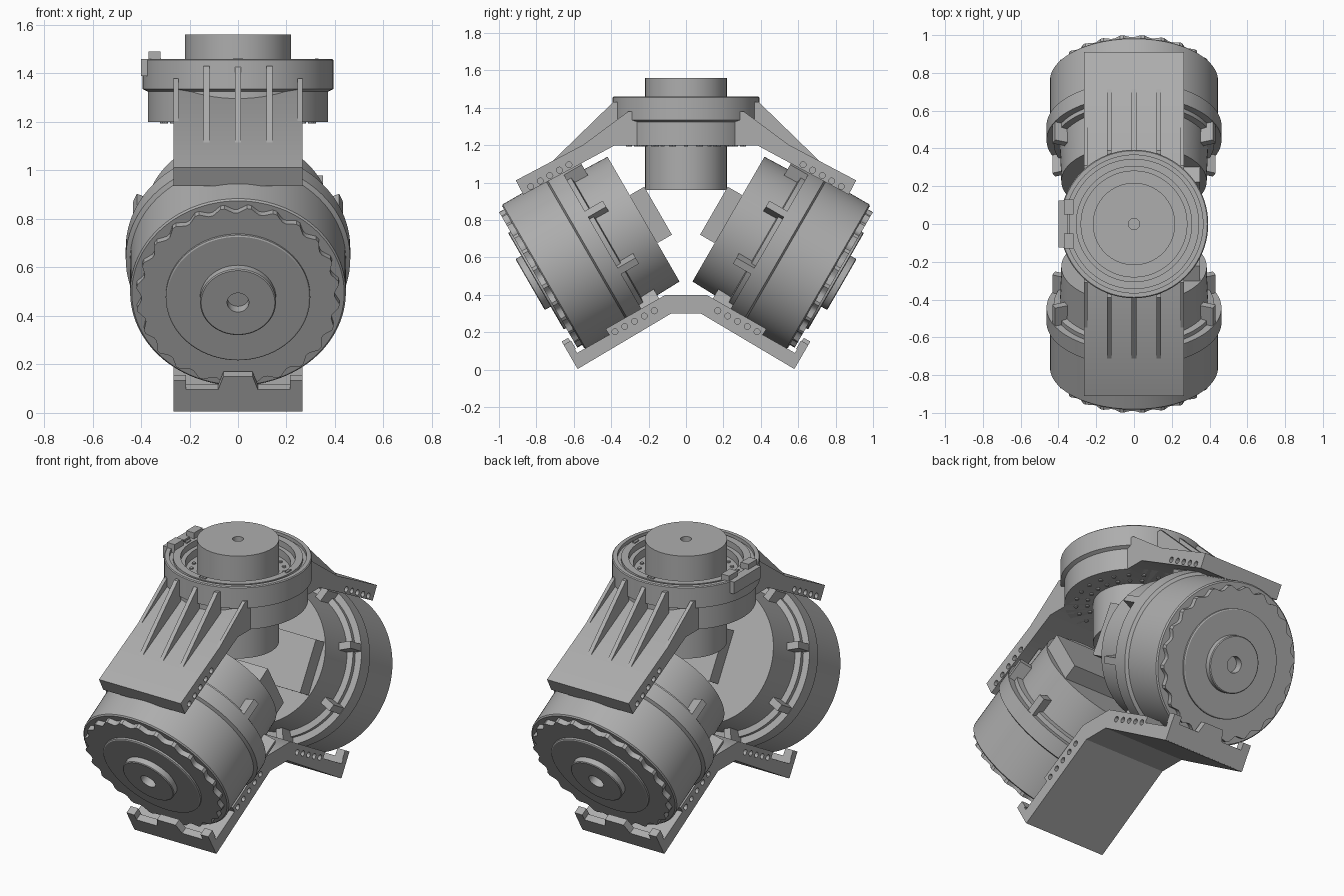
import bpy, bmesh, math
from mathutils import Vector, Matrix

cube = bpy.data.objects.get("Cube")
if cube:
    bpy.data.objects.remove(cube, do_unlink=True)

metal = bpy.data.materials.new("plain grey metal")
metal.use_nodes = True
GREY = (0.42, 0.42, 0.42, 1)
metal.diffuse_color = GREY
metal.node_tree.nodes["Principled BSDF"].inputs["Base Color"].default_value = GREY


def finish(name, bm):
    """Turn a bmesh into a shaded, coloured object."""
    bmesh.ops.remove_doubles(bm, verts=bm.verts, dist=1e-5)
    bmesh.ops.recalc_face_normals(bm, faces=bm.faces)
    mesh = bpy.data.meshes.new(name)
    bm.to_mesh(mesh)
    bm.free()
    mesh.materials.append(metal)
    ob = bpy.data.objects.new(name, mesh)
    bpy.context.collection.objects.link(ob)
    smooth(ob)
    return ob


def smooth(ob):
    bpy.ops.object.select_all(action='DESELECT')
    ob.select_set(True)
    bpy.context.view_layer.objects.active = ob
    bpy.ops.object.shade_smooth_by_angle(angle=math.radians(30))


def lathe(bm, profile, place, n=72):
    """Revolve (radius, height) points about the local z axis."""
    rings = []
    for r, h in profile:
        if r == 0:
            rings.append([bm.verts.new(place @ Vector((0, 0, h)))] * n)
        else:
            rings.append([bm.verts.new(place @ Vector((r * math.cos(k * math.tau / n),
                          r * math.sin(k * math.tau / n), h))) for k in range(n)])
    for a, b in zip(rings, rings[1:]):
        for k in range(n):
            quad = dict.fromkeys((a[k], a[k - 1], b[k - 1], b[k]))
            bm.faces.new(list(quad))


def prism(bm, pts, lo, hi, place):
    """Extrude a local xy outline from lo to hi along local z."""
    a, b = ([bm.verts.new(place @ Vector((u, v, w))) for u, v in pts] for w in (lo, hi))
    bm.faces.new(a)
    bm.faces.new(b)
    for k in range(len(pts)):
        bm.faces.new((a[k - 1], a[k], b[k], b[k - 1]))


def box(bm, x, y, z, place=Matrix()):
    prism(bm, [(x[0], y[0]), (x[1], y[0]), (x[1], y[1]), (x[0], y[1])], *z, place)


def disc(bm, centre, axis_matrix, r, h, n=12):
    lathe(bm, [(0, -h), (r, -h), (r, h), (0, h)], Matrix.Translation(centre) @ axis_matrix, n)


# Local z -> world x, local xy -> world yz, for side profiles
SIDE = Matrix(((0, 0, 1, 0), (1, 0, 0, 0), (0, 1, 0, 0), (0, 0, 0, 1)))
ALONG_X = Matrix.Rotation(math.pi / 2, 4, 'Y')


def motor_frame(s):
    """Local x = world x, local y = up the drum face, local z = inward along its axis."""
    c, h = math.sqrt(0.75), 0.5
    return Matrix(((1, 0, 0, 0), (0, -h * s, c * s, -0.79 * s),
                   (0, c, h, 0.48), (0, 0, 0, 1)))


def drill(ob, holes):
    """Cut blind round holes into the outer sides of a bracket."""
    bm = bmesh.new()
    for y, z in holes:
        for sx in (-1, 1):
            for sy in (-1, 1):
                disc(bm, (sx * 0.265, sy * y, z), ALONG_X, 0.016, 0.03)
    cutter = finish("hole_cutter", bm)
    cutter.hide_render = True
    mod = ob.modifiers.new("holes", 'BOOLEAN')
    mod.operation, mod.solver, mod.object = 'DIFFERENCE', 'EXACT', cutter
    bpy.context.view_layer.objects.active = ob
    bpy.ops.object.modifier_apply(modifier=mod.name)
    bpy.data.objects.remove(cutter, do_unlink=True)
    smooth(ob)


def mirrored(half):
    """Complete a half outline across y = 0."""
    return half + [(-y, z) for y, z in reversed(half)]


# Two tilted drum motors
for label, s in (("front", 1), ("back", -1)):
    F = motor_frame(s)
    bm = bmesh.new()
    lathe(bm, [(0, .03), (.438, .03), (.445, .037), (.445, .30), (.463, .31), (.463, .40),
               (.425, .40), (.425, .425), (.392, .43), (.385, .65), (0, .65)], F, 96)
    finish(label + "_motor_drum", bm)

    # scalloped end cap
    bm = bmesh.new()
    teeth, wave = 24, (.398, .398, .408, .42, .42, .408)
    count = teeth * len(wave)
    prism(bm, [(wave[k % 6] * math.cos(k * math.tau / count),
                wave[k % 6] * math.sin(k * math.tau / count)) for k in range(count)],
          0, .04, F)
    finish(label + "_motor_scalloped_cap", bm)

    # raised disc, boss and shaft hole
    bm = bmesh.new()
    lathe(bm, [(.298, .01), (.298, -.01), (.292, -.014), (.157, -.014), (.157, -.046),
               (.152, -.05), (.045, -.05), (.045, -.003), (0, -.003)], F)
    finish(label + "_motor_boss", bm)

    # clamp lugs around the flange
    bm = bmesh.new()
    for k in range(8):
        turn = Matrix.Rotation((k + .5) * math.tau / 8, 4, 'Z')
        box(bm, (.375, .46), (-.02, .02), (.38, .51), F @ turn)
    finish(label + "_motor_lugs", bm)

    # connector block on the inner face
    bm = bmesh.new()
    box(bm, (-.1, .35), (-.148, .148), (.64, .74), F)
    finish(label + "_motor_connector", bm)

    # end lip of the lower bracket
    bm = bmesh.new()
    box(bm, (-.265, .265), (-.515, -.41), (-.056, -.016), F)
    for sx in (-1, 1):
        box(bm, sorted((sx * .215, sx * .265)), (-.42, -.368), (-.056, -.01), F)
    prism(bm, [(-.085, -.42), (.085, -.42), (.06, -.348), (-.06, -.348)], -.056, -.016, F)
    finish(label + "_lower_bracket_lip", bm)

    # ribs of the upper bracket
    bm = bmesh.new()
    for x in (-.13, 0, .13):
        prism(bm, [(-.74 * s, 1.09), (-.36 * s, 1.25), (-.36 * s, 1.43), (-.39 * s, 1.43)],
              x - .012, x + .012, SIDE)
    for x in (-.255, .255):
        prism(bm, [(-.62 * s, 1.15), (-.27 * s, 1.3), (-.27 * s, 1.38), (-.31 * s, 1.38)],
              x - .01, x + .01, SIDE)
    finish(label + "_bracket_ribs", bm)

# Upper bracket
bm = bmesh.new()
prism(bm, mirrored([(-.38, 1.2), (-.87, .936), (-.91, 1.012), (-.28, 1.345)]),
      -.265, .265, SIDE)
upper = finish("upper_bracket", bm)
drill(upper, [(.83 - k * .051, .98 + k * .029) for k in range(5)])

# Lower bracket with raised rails
bm = bmesh.new()
prism(bm, mirrored([(-.08, .3), (-.577, .005), (-.617, .07), (-.41, .187),
                    (-.43, .218), (-.11, .4)]), -.265, .265, SIDE)
lower = finish("lower_bracket", bm)
drill(lower, [(.38 - k * .0525, .203 + k * .028) for k in range(5)])

# Open bearing ring
bm = bmesh.new()
lathe(bm, [(0, 1.2), (.372, 1.2), (.372, 1.325), (.393, 1.335), (.393, 1.455), (.388, 1.46),
           (.365, 1.46), (.365, 1.44), (.345, 1.44), (.345, 1.455), (.305, 1.455),
           (.305, 1.42), (.28, 1.42), (.28, 1.375), (0, 1.375)], Matrix(), 96)
finish("bearing_ring", bm)

# Centre shaft
bm = bmesh.new()
lathe(bm, [(0, .96), (.218, .96), (.218, 1.56), (.03, 1.56), (.03, 1.52), (0, 1.52)], Matrix())
finish("centre_shaft", bm)

# Bolt circles above and below the ring
bm = bmesh.new()
for k in range(24):
    a = k * math.tau / 24
    for r, z in ((.249, 1.375), (.25, 1.2), (.31, 1.2)):
        disc(bm, (r * math.cos(a), r * math.sin(a), z), Matrix(), .011, .007, 10)
finish("ring_bolts", bm)

# Small keys on the ring top
bm = bmesh.new()
for k in range(4):
    box(bm, (.318, .332), (-.02, .02), (1.44, 1.462), Matrix.Rotation(k * math.pi / 2, 4, 'Z'))
finish("ring_keys", bm)

# Cable clip on the ring's side
bm = bmesh.new()
box(bm, (-.4, -.35), (-.125, .125), (1.39, 1.46))
box(bm, (-.37, -.32), (.05, .13), (1.44, 1.49))
box(bm, (-.37, -.32), (-.13, -.05), (1.44, 1.49))
finish("cable_clip", bm)
